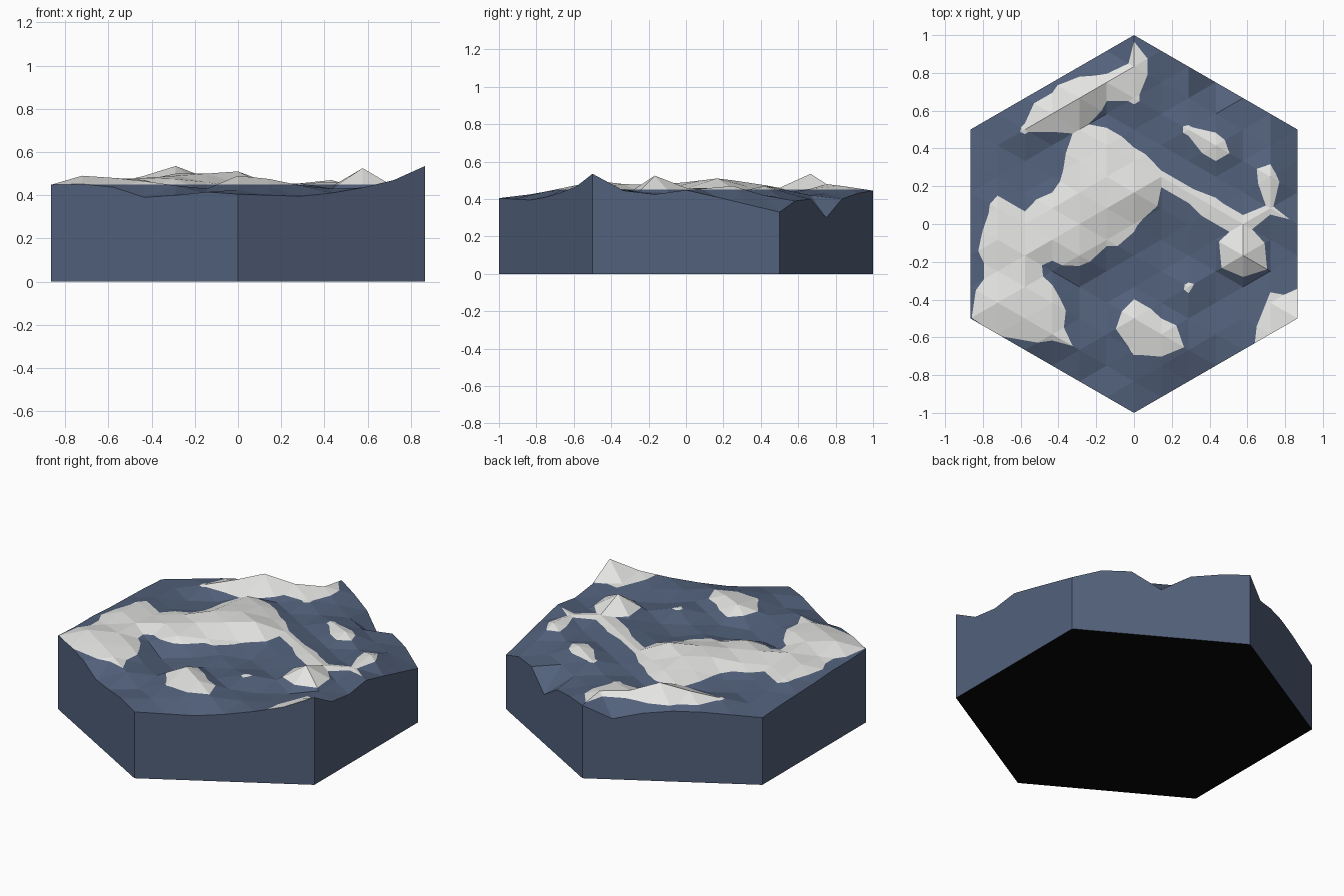
import bpy, bmesh, math

if "Cube" in bpy.data.objects:
    bpy.data.objects.remove(bpy.data.objects["Cube"])

SNOW_LINE = 0.45
DX, DY = math.sqrt(3) / 12, 1 / 12

# Terrain heights (hundredths) on a hexagonal lattice: columns left to right, each front to back
COLUMNS = [
    [44.8, 44, 44, 43, 42.5, 42, 41],
    [45.2, 49, 46, 47.5, 46, 43.5, 42.5, 42],
    [43.7, 48, 48, 47.5, 46, 43.5, 42, 45.5, 43],
    [39, 46.5, 47, 43.5, 48, 47, 43, 42, 49, 43],
    [40, 44.5, 43, 40, 47.5, 49, 50, 48, 46, 53.5, 41],
    [41.5, 41, 43, 40, 41, 46, 50, 50, 47.5, 43, 48, 37],
    [40.5, 42.5, 45.5, 49, 42.5, 43.5, 45.5, 51, 46.5, 43, 45.5, 47, 44.5],
    [40, 44, 47.5, 42.5, 42, 41, 44, 45.5, 43, 43, 43, 43],
    [39.5, 44.5, 43, 45.5, 42, 44, 45.5, 43, 45.5, 42, 40],
    [41, 43, 41, 43, 44, 46, 43, 47, 42, 30],
    [43.5, 43, 41.5, 52.5, 46, 42.5, 43, 41, 40],
    [47, 45.5, 44, 43, 45.5, 47, 42, 39],
    [53.5, 44.5, 42.5, 44.8, 41, 37, 33],
]


def material(name, color):
    m = bpy.data.materials.new(name)
    m.diffuse_color = (*color, 1)
    m.use_nodes = True
    m.node_tree.nodes["Principled BSDF"].inputs["Base Color"].default_value = m.diffuse_color
    return m


mesh = bpy.data.meshes.new("mountain_tile")
tile = bpy.data.objects.new("mountain_tile", mesh)
bpy.context.collection.objects.link(tile)
for name, color in (("slate rock", (0.085, 0.12, 0.20)),
                    ("snow", (0.78, 0.78, 0.77)),
                    ("black underside", (0.002, 0.002, 0.002))):
    mesh.materials.append(material(name, color))

# Faceted terrain surface
bm = bmesh.new()
grid = {}
for i, heights in enumerate(COLUMNS, -6):
    for j, z in enumerate(heights):
        k = 2 * j - (len(heights) - 1)
        grid[i, k] = bm.verts.new((i * DX, k * DY, z / 100))
for (i, k) in list(grid):
    for keys in (((i, k), (i + 1, k + 1), (i, k + 2)),
                 ((i, k), (i, k + 2), (i - 1, k + 1))):
        if all(key in grid for key in keys):
            bm.faces.new([grid[key] for key in keys])

# Cut at the snow line and paint everything above it
bmesh.ops.bisect_plane(bm, geom=bm.verts[:] + bm.edges[:] + bm.faces[:],
                       plane_co=(0, 0, SNOW_LINE), plane_no=(0, 0, 1))
for f in bm.faces:
    f.material_index = 1 if f.calc_center_median().z > SNOW_LINE else 0

# Straight rock walls down to the ground
rim = [e for e in bm.edges if e.is_boundary]
walls = bmesh.ops.extrude_edge_only(bm, edges=rim)["geom"]
for g in walls:
    if isinstance(g, bmesh.types.BMVert):
        g.co.z = 0
    elif isinstance(g, bmesh.types.BMFace):
        g.material_index = 0

# Black underside
floor = [e for e in bm.edges if e.is_boundary]
for f in bmesh.ops.contextual_create(bm, geom=floor)["faces"]:
    f.material_index = 2

bmesh.ops.recalc_face_normals(bm, faces=bm.faces[:])
bm.to_mesh(mesh)
bm.free()
